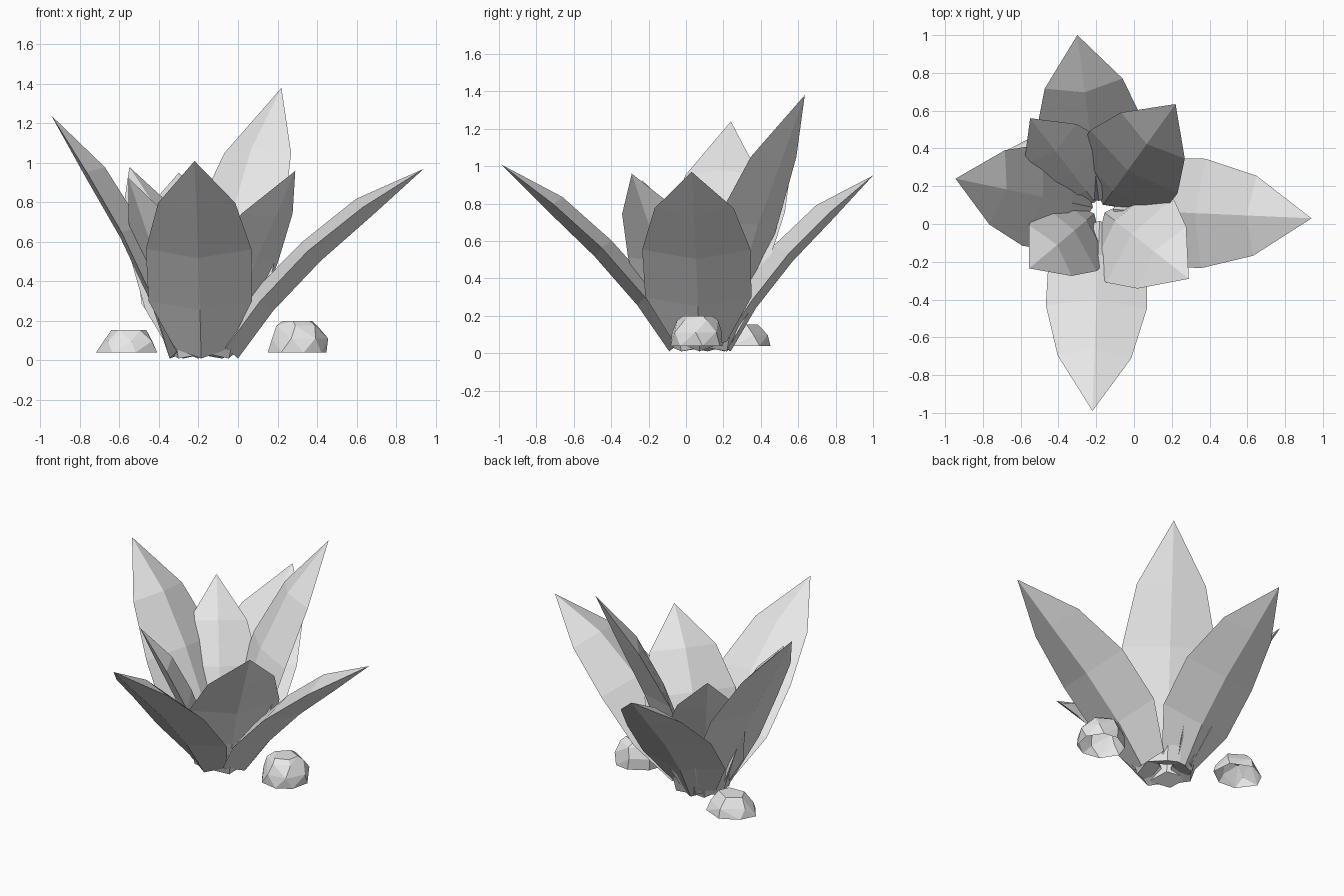
import bpy, bmesh, math, random
from mathutils import Vector

if "Cube" in bpy.data.objects:
    bpy.data.objects.remove(bpy.data.objects["Cube"], do_unlink=True)

# One pale grey for the whole model
grey = bpy.data.materials.new("pale_grey")
grey.use_nodes = True
colour = (0.8, 0.8, 0.8, 1)
grey.diffuse_color = colour
grey.node_tree.nodes["Principled BSDF"].inputs["Base Color"].default_value = colour

CENTRE = Vector((-0.18, 0.08, 0))
UP = Vector((0, 0, 1))


def finish(bm, name):
    mesh = bpy.data.meshes.new(name)
    bm.to_mesh(mesh)
    bm.free()
    mesh.materials.append(grey)
    obj = bpy.data.objects.new(name, mesh)
    bpy.context.collection.objects.link(obj)
    return obj


# Leaf sections: distance along, width, then keel, edge and ridge offsets
SECTIONS = [(0.0, 0.5, 0.0, 0.075, 0.15),
            (0.22, 0.98, 0.04, 0.11, 0.175),
            (0.48, 1.0, 0.045, 0.115, 0.175),
            (0.74, 0.73, 0.02, 0.075, 0.134)]


def leaf(name, tip, start, width):
    """Thick leaf with a diamond section: keel outside, ridge inside."""
    tip = Vector(tip)
    out = tip - CENTRE
    out.z = 0
    out.normalize()
    side = UP.cross(out)
    base = CENTRE + out * start + UP * 0.01
    chord = tip - base
    lift = chord.cross(side).normalized()
    if lift.z < 0:
        lift.negate()
    thick = width / 0.56
    bm = bmesh.new()
    rows = []
    for along, wide, keel, edge, ridge in SECTIONS:
        mid = base + chord * along
        half = side * width * wide / 2
        rows.append([bm.verts.new(p) for p in (
            mid + lift * keel * thick,
            mid + lift * edge * thick + half,
            mid + lift * ridge * thick,
            mid + lift * edge * thick - half)])
    point = bm.verts.new(tip)
    bm.faces.new(rows[0])
    for i in range(4):
        j = (i + 1) % 4
        for a, b in zip(rows, rows[1:]):
            bm.faces.new((a[i], a[j], b[j], b[i]))
        bm.faces.new((rows[-1][i], rows[-1][j], point))
    bmesh.ops.recalc_face_normals(bm, faces=bm.faces[:])
    return finish(bm, name)


leaf("front_leaf", (-0.22, -0.99, 1.01), 0.17, 0.535)
leaf("back_leaf", (-0.30, 1.0, 0.95), 0.16, 0.57)
leaf("left_leaf", (0.94, 0.03, 0.97), 0.18, 0.58)
leaf("right_leaf", (-0.945, 0.24, 1.24), 0.17, 0.55)
leaf("back_left_leaf", (0.22, 0.635, 1.38), 0.17, 0.57)
leaf("back_right_leaf", (-0.55, 0.56, 0.98), 0.16, 0.48)
leaf("front_left_leaf", (0.29, -0.29, 0.96), 0.17, 0.57)
leaf("front_right_leaf", (-0.555, -0.235, 0.925), 0.16, 0.48)


def rock(name, centre, size, rings, seed):
    """Faceted stone, open underneath."""
    rng = random.Random(seed)
    bm = bmesh.new()
    for height, radius, count in rings:
        turn = rng.random()
        for i in range(count):
            angle = math.tau * (i + turn + rng.uniform(-0.15, 0.15)) / count
            r = radius * rng.uniform(0.93, 1.04)
            bm.verts.new((centre[0] + size[0] * r * math.cos(angle),
                          centre[1] + size[1] * r * math.sin(angle),
                          0.04 + size[2] * height))
    hull = bmesh.ops.convex_hull(bm, input=bm.verts[:])
    spare = [v for v in set(hull["geom_interior"] + hull["geom_unused"])
             if isinstance(v, bmesh.types.BMVert)]
    bmesh.ops.delete(bm, geom=spare, context='VERTS')
    bmesh.ops.dissolve_limit(bm, angle_limit=math.radians(8),
                             verts=bm.verts[:], edges=bm.edges[:])
    bm.normal_update()
    floor = [f for f in bm.faces if f.normal.z < -0.9]
    bmesh.ops.delete(bm, geom=floor, context='FACES')
    return finish(bm, name)


rock("left_rock", (0.305, 0.06), (0.15, 0.145, 0.16),
     [(0, 1, 8), (0.45, 0.98, 7), (0.85, 0.75, 6), (1, 0.52, 5)], 3)
rock("right_rock", (-0.555, 0.31), (0.16, 0.14, 0.115),
     [(0, 1, 7), (0.5, 0.88, 6), (1, 0.55, 5)], 5)
